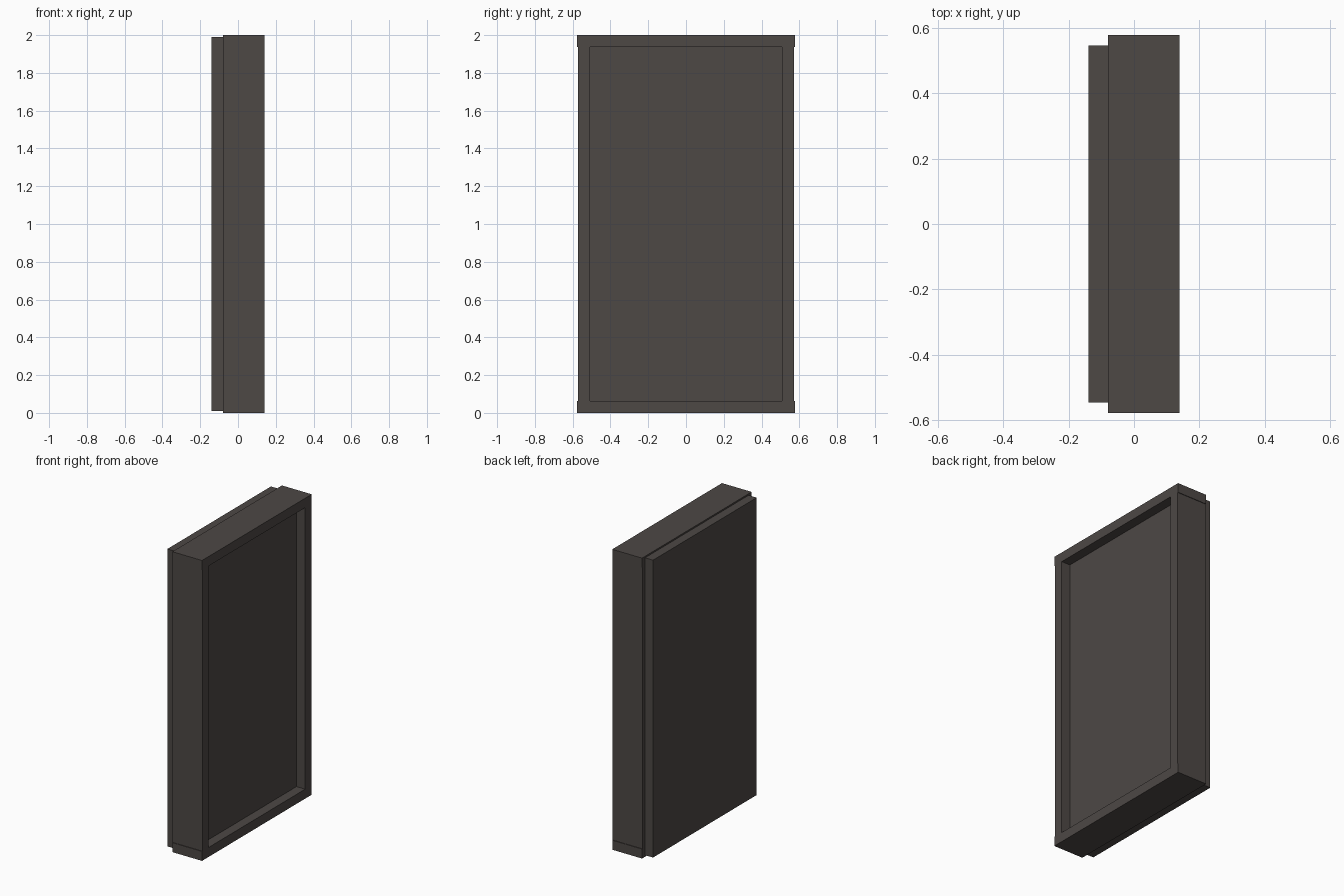
import bpy
import bmesh
from mathutils import Matrix, Vector

cube = bpy.data.objects.get("Cube")
if cube:
    bpy.data.objects.remove(cube, do_unlink=True)

charcoal = bpy.data.materials.new("charcoal")
charcoal.use_nodes = True
color = (0.075, 0.065, 0.06, 1)
charcoal.diffuse_color = color
charcoal.node_tree.nodes["Principled BSDF"].inputs["Base Color"].default_value = color


def box(name, low, high):
    """Flat-shaded box between two opposite corners."""
    low, high = Vector(low), Vector(high)
    bm = bmesh.new()
    bmesh.ops.create_cube(bm, size=1, matrix=Matrix.Translation((low + high) / 2)
                          @ Matrix.Diagonal((*(high - low), 1)))
    mesh = bpy.data.meshes.new(name)
    bm.to_mesh(mesh)
    bm.free()
    mesh.materials.append(charcoal)
    obj = bpy.data.objects.new(name, mesh)
    bpy.context.collection.objects.link(obj)
    return obj


back, seam, recess, front = -0.139, -0.08, 0.075, 0.139
width, inner, rail = 0.577, 0.508, 0.063

# Frame rails, slightly wider than the stiles
box("bottom_rail", (seam, -width, 0), (front, width, rail))
box("top_rail", (seam, -width, 2 - rail), (front, width, 2))

# Frame stiles between the rails
stile = width - 0.004
box("left_stile", (seam, inner, rail), (front, stile, 2 - rail))
box("right_stile", (seam, -stile, rail), (front, -inner, 2 - rail))

# Recessed inner panel
box("inner_panel", (seam, -inner, rail), (recess, inner, 2 - rail))

# Narrower backing board
box("backing_board", (back, -0.545, 0.01), (seam, 0.545, 1.99))
